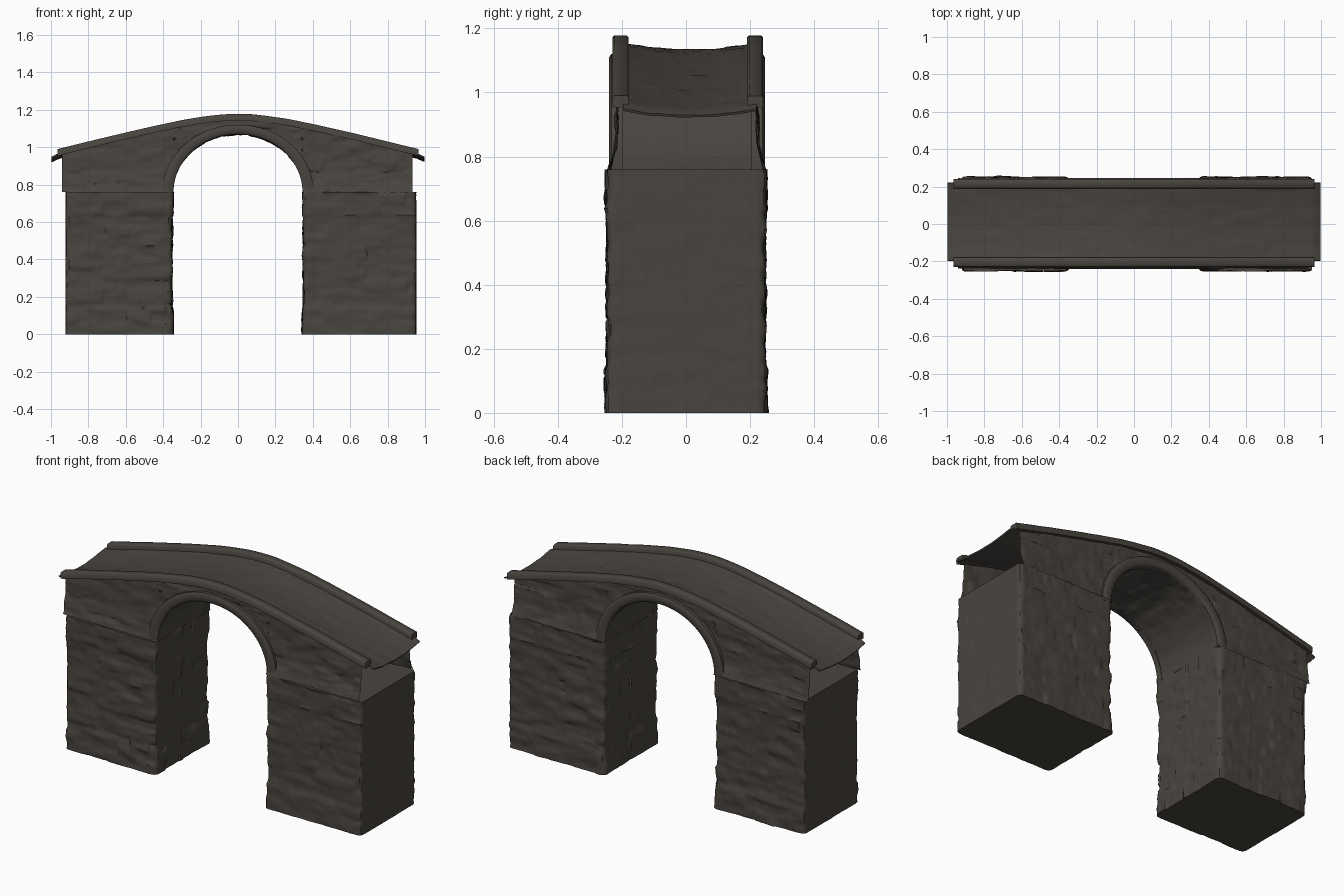
import bpy, bmesh, math
from mathutils import Vector, noise

if "Cube" in bpy.data.objects:
    bpy.data.objects.remove(bpy.data.objects["Cube"])

stone = bpy.data.materials.new("dark_stone")
stone.diffuse_color = (0.066, 0.058, 0.049, 1)
stone.use_nodes = True
stone.node_tree.nodes["Principled BSDF"].inputs["Base Color"].default_value = stone.diffuse_color

SPRING, RX, RZ, YC = 0.76, 0.347, 0.31, 0.006   # arch springing height, half span, rise, y centre


def finish(name, bm, angle=35):
    bmesh.ops.recalc_face_normals(bm, faces=bm.faces)
    me = bpy.data.meshes.new(name)
    bm.to_mesh(me)
    bm.free()
    me.materials.append(stone)
    ob = bpy.data.objects.new(name, me)
    bpy.context.collection.objects.link(ob)
    bpy.ops.object.select_all(action='DESELECT')
    ob.select_set(True)
    bpy.context.view_layer.objects.active = ob
    bpy.ops.object.shade_smooth_by_angle(angle=math.radians(angle))
    return ob


def bump(s, t, seed, amp=1.0):
    """Rough coursed masonry: random block offsets plus stretched noise."""
    row = math.floor(t / 0.058)
    col = math.floor(s / 0.13 + 0.5 * (row % 2) + 0.3 * noise.noise((row * 1.7, seed, 0.3)))
    block = noise.cell(Vector((col + 0.5, row + 0.5, seed + 0.5))) - 0.5
    rough = noise.noise((s * 9, t * 20, seed)) + 0.4 * noise.noise((s * 28, t * 45, seed))
    return amp * (0.004 * block + 0.006 * rough)


def road(x):
    """Height of the coping top along the bridge."""
    return 1.178 - 0.26 * (math.sqrt(x * x + 0.28 ** 2) - 0.28)


def sheet(name, nu, nv, f, thick=0.0):
    bm = bmesh.new()
    g = [[bm.verts.new(f(i / nu, j / nv)) for j in range(nv + 1)] for i in range(nu + 1)]
    for i in range(nu):
        for j in range(nv):
            bm.faces.new((g[i][j], g[i + 1][j], g[i + 1][j + 1], g[i][j + 1]))
    if thick:
        bmesh.ops.recalc_face_normals(bm, faces=bm.faces)
        bmesh.ops.solidify(bm, geom=bm.faces[:], thickness=thick)
    return finish(name, bm)


def loft(name, rings):
    bm = bmesh.new()
    rows = [[bm.verts.new(p) for p in r] for r in rings]
    n = len(rows[0])
    for a, b in zip(rows, rows[1:]):
        for k in range(n):
            bm.faces.new((a[k], a[(k + 1) % n], b[(k + 1) % n], b[k]))
    bm.faces.new(rows[0])
    bm.faces.new(rows[-1])
    return finish(name, bm, 50)


# Piers: rounded blocks with rough faces, smoother outer ends
def pier(name, x0, x1, seed):
    bm = bmesh.new()
    bmesh.ops.create_cube(bm, size=1)
    bmesh.ops.subdivide_edges(bm, edges=bm.edges[:], cuts=55, use_grid_fill=True)
    cx, hx, hy, r = (x0 + x1) / 2, (x1 - x0) / 2, 0.247, 0.025
    for v in bm.verts:
        x, y, z = v.co.x * 2 * hx, v.co.y * 2 * hy, (v.co.z + 0.5) * SPRING
        core = Vector((max(-hx + r, min(hx - r, x)), max(-hy + r, min(hy - r, y)), 0))
        d = Vector((x, y, 0)) - core
        if d.length > r:
            d = d.normalized() * r
        p = core + d
        if d.length > r * 0.98:
            n = d.normalized()
            outer = n.x * cx > 0 and abs(n.x) > 0.8
            b = bump(x + y, z, seed + (3 if y > 0 else 0), 0.3 if outer else 1.1)
            if not outer and (z < 0.14 or z > 0.63):
                b += 0.005
            p += n * b
        v.co = (p.x + cx, p.y, z)
    finish(name, bm)


pier("left_pier", -0.922, -0.35, 1)
pier("right_pier", 0.347, 0.953, 7)


# Spandrel walls: from the pier tops or arch up to the road, ends left open
def lower(u):
    if u < 0.3:
        return -0.942 + (0.942 - RX) * u / 0.3, SPRING
    if u > 0.7:
        return RX + (0.932 - RX) * (u - 0.7) / 0.3, SPRING
    a = math.pi * (1 - (u - 0.3) / 0.4)
    return RX * math.cos(a), SPRING + RZ * math.sin(a)


for label, side in (("front", -1), ("back", 1)):
    def wall(u, v, side=side):
        x, zb = lower(u)
        z = zb + (road(x) - 0.03 - zb) * v
        flare = 0.022 * max(0, (0.9 - z) / 0.14) ** 2
        return x, YC * 0.5 + side * (0.221 + flare + bump(x, z, 12 + side)), z
    sheet(label + "_spandrel_wall", 160, 28, wall)

    # Coping strip along the road edge
    rings = []
    for i in range(73):
        x = -0.964 + 1.93 * i / 72
        y, w, z = YC + side * 0.21, 0.025, road(x) + 0.002 * noise.noise((x * 9, side, 0))
        sec = [(-w, -0.036), (-w, -0.006), (-w + 0.006, 0), (w - 0.006, 0), (w, -0.006), (w, -0.036)]
        rings.append([(x, y + a, z + b) for a, b in sec])
    loft(label + "_coping", rings)

    # Raised arch ring
    rings = []
    for i in range(49):
        a = math.pi * i / 48
        sec = [(-0.002, 0.2), (-0.002, 0.234), (0.008, 0.243), (0.04, 0.243), (0.05, 0.236), (0.05, 0.2)]
        rings.append([((RX + d * 1.15) * math.cos(a), YC * 0.5 + side * y,
                       SPRING + (RZ + d) * math.sin(a)) for d, y in sec])
    loft(label + "_arch_ring", rings)


# Rough underside of the arch
def barrel(u, v):
    a, y = math.pi * u, -0.225 + 0.45 * v
    b = bump(y, a * 0.33, 20) * math.sin(a)
    return (RX + b) * math.cos(a), y + YC * 0.5, SPRING + (RZ + b) * math.sin(a)


sheet("arch_underside", 80, 40, barrel)


# Dished road surface, overhanging both ends
def deck(u, v):
    x, t = -0.998 + 1.996 * u, 2 * v - 1
    z = road(x) - 0.043 + 0.021 * t * t + bump(x, t * 0.21, 30, 0.35)
    return x, YC + 0.006 + t * 0.208, z - 0.25 * max(0, abs(x) - 0.96)


sheet("road_surface", 150, 36, deck, 0.008)
